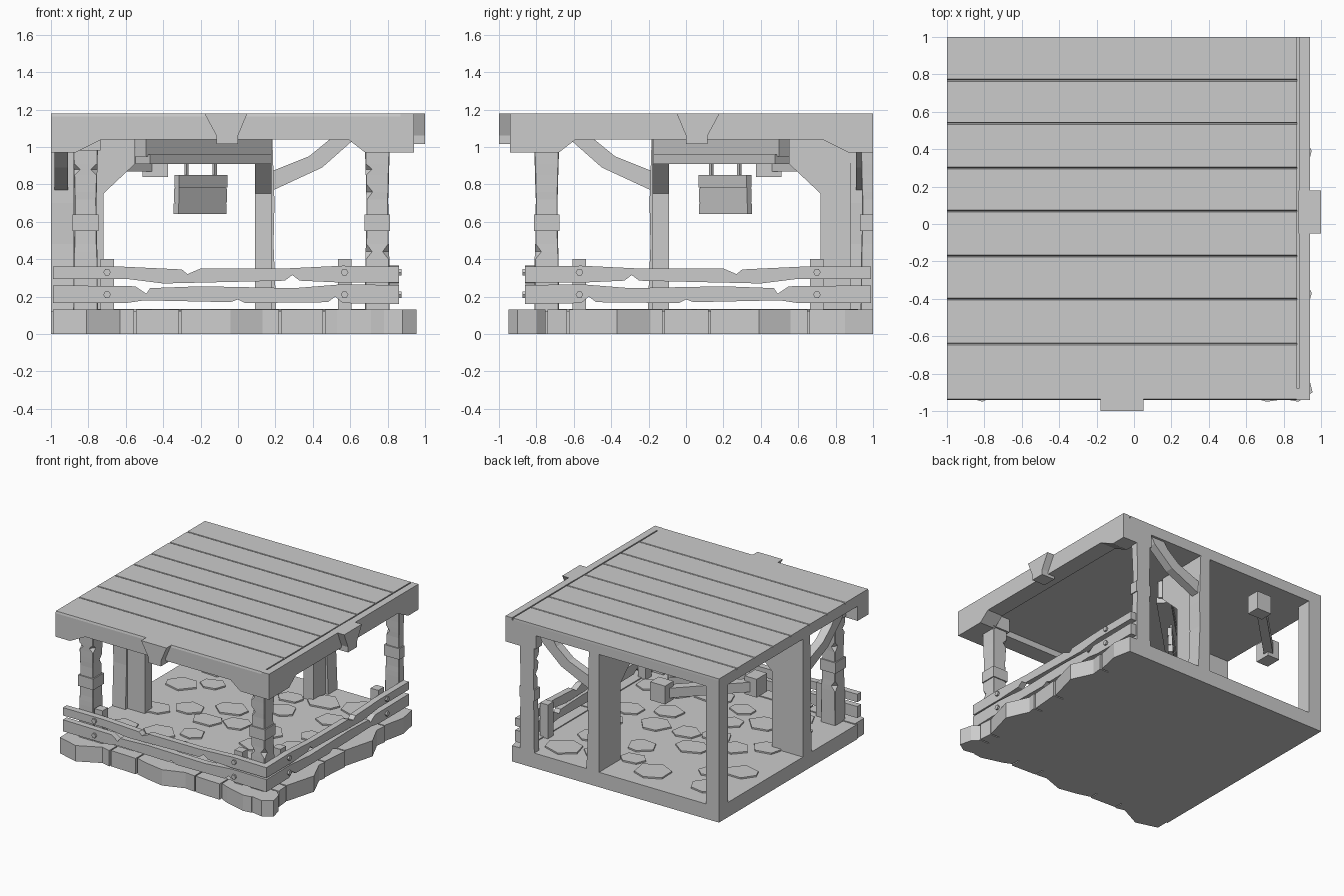
import bpy, bmesh, math, random
from mathutils import Vector

random.seed(4)
cube = bpy.data.objects.get("Cube")
if cube:
    bpy.data.objects.remove(cube, do_unlink=True)

grey = bpy.data.materials.new("plain_grey")
grey.use_nodes = True
TONE = (0.6, 0.6, 0.6, 1)
grey.diffuse_color = TONE
grey.node_tree.nodes["Principled BSDF"].inputs["Base Color"].default_value = TONE


def make(name, rings):
    """Skin a stack of equal rings of points, capped at both ends."""
    bm = bmesh.new()
    loops = [[bm.verts.new(p) for p in ring] for ring in rings]
    n = len(loops[0])
    for a, b in zip(loops, loops[1:]):
        for i in range(n):
            j = (i + 1) % n
            bm.faces.new((a[i], a[j], b[j], b[i]))
    bm.faces.new(loops[0])
    bm.faces.new(loops[-1])
    bmesh.ops.recalc_face_normals(bm, faces=bm.faces)
    mesh = bpy.data.meshes.new(name)
    bm.to_mesh(mesh)
    bm.free()
    mesh.materials.append(grey)
    obj = bpy.data.objects.new(name, mesh)
    bpy.context.collection.objects.link(obj)


def prism(name, pts, plane, lo, hi, twin=False):
    """Extrude an outline; a twin is its copy mirrored over the plan diagonal."""
    place = {"xz": lambda a, b, d: (a, d, b),
             "yz": lambda a, b, d: (d, a, b),
             "xy": lambda a, b, d: (a, b, d)}[plane]
    rings = [[place(a, b, d) for a, b in pts] for d in (lo, hi)]
    make(name, rings)
    if twin:
        make(name + "_twin", [[(-y, -x, z) for x, y, z in r] for r in rings])


def box(name, x, y, z, twin=False):
    pts = [(x[0], y[0]), (x[1], y[0]), (x[1], y[1]), (x[0], y[1])]
    prism(name, pts, "xy", z[0], z[1], twin)


def diagonal_box(name, centre, length, depth, z, out=0.0):
    """Box running along the plan diagonal, pushed outwards by out."""
    along, across = Vector((1, 1)).normalized(), Vector((1, -1)).normalized()
    c = Vector(centre) + across * out
    pts = [c + along * s * length / 2 + across * t * depth / 2
           for s, t in ((-1, -1), (1, -1), (1, 1), (-1, 1))]
    prism(name, [tuple(p) for p in pts], "xy", z[0], z[1])


# Floor slab with rough edge stones on the two outer sides: (along, outwards)
box("floor_slab", (-1, 0.8), (-0.8, 1), (0, 0.122))
front_stones = [[(-0.99, 0.9), (-0.81, 0.95), (-0.63, 0.86), (-0.555, 0.88)],
                [(-0.545, 0.87), (-0.315, 0.88)],
                [(-0.305, 0.87), (-0.2, 0.9), (-0.04, 0.93), (0.13, 0.87), (0.22, 0.88)],
                [(0.23, 0.88), (0.455, 0.89)],
                [(0.465, 0.87), (0.53, 0.9), (0.71, 0.95), (0.78, 0.94)]]
side_stones = [[(-0.74, 0.89), (-0.635, 0.88)],
               [(-0.625, 0.88), (-0.37, 0.95), (-0.19, 0.87), (-0.125, 0.88)],
               [(-0.115, 0.87), (0.12, 0.89)],
               [(0.13, 0.88), (0.39, 0.95), (0.56, 0.87), (0.65, 0.88)],
               [(0.66, 0.87), (0.85, 0.91), (1, 0.88)]]
for i, s in enumerate(front_stones):
    pts = [(s[0][0], -0.78)] + [(a, -d) for a, d in s] + [(s[-1][0], -0.78)]
    prism(f"front_stone_{i}", pts, "xy", 0, 0.13)
for i, s in enumerate(side_stones):
    pts = [(0.78, s[0][0])] + [(d, a) for a, d in s] + [(0.78, s[-1][0])]
    prism(f"side_stone_{i}", pts, "xy", 0, 0.13)
prism("corner_stone", [(0.77, -0.75), (0.77, -0.93), (0.88, -0.95), (0.955, -0.9),
                       (0.93, -0.8), (0.88, -0.75)], "xy", 0, 0.13)

# Scattered flagstones
placed = []
for _ in range(1500):
    r = random.uniform(0.1, 0.165)
    c = Vector((random.uniform(-0.85, 0.65), random.uniform(-0.65, 0.85)))
    if len(placed) < 26 and all((c - p).length > (r + q) * 0.95 for p, q in placed):
        placed.append((c, r))
        turn = random.random()
        pts = []
        for k in range(6):
            t = turn + k * math.tau / 6 + random.uniform(-0.2, 0.2)
            pts.append((c.x + r * math.cos(t), c.y + 0.85 * r * math.sin(t)))
        prism(f"flagstone_{len(placed)}", pts, "xy", 0.115, 0.134)


# Worn posts: square sections with a few chipped corners, cut off at the open back
def section(x, y, z, half, chips):
    ring = []
    for (sx, sy), c in zip(((1, 1), (-1, 1), (-1, -1), (1, -1)), chips):
        ends = [(half, half - c), (half - c, half)]
        if sx * sy < 0:
            ends.reverse()
        ring += [(x + sx * u, min(y + sy * v, 1), z) for u, v in ends]
    return ring


def worn_post(name, x, y):
    rings = []
    for z, half in ((0.12, 0.066), (0.4, 0.064), (0.44, 0.063), (0.48, 0.061), (0.72, 0.058),
                    (0.76, 0.06), (0.8, 0.061), (0.85, 0.062), (0.88, 0.063), (0.91, 0.064),
                    (0.99, 0.066)):
        chipped = z in (0.44, 0.76, 0.88)
        chips = [random.choice((0.004, 0.004, 0.035)) if chipped else 0.004 for _ in range(4)]
        rings.append(section(x, y, z, half, chips))
    make(name, rings)
    for part, half, z in (("band", 0.069, (0.55, 0.64)), ("cap", 0.08, (0.98, 1.1))):
        box(f"{name}_{part}", (x - half, x + half), (y - half, min(y + half, 1)), z)


worn_post("corner_post", 0.745, -0.745)
worn_post("front_post", -0.815, -0.745)
worn_post("back_half_post", 0.745, 1)
box("back_corner_post", (-1, -0.88), (0.88, 1), (0.12, 1.1))

# Railings with chipped boards, short posts and hexagonal bolts
prism("upper_rail", [(-0.99, 0.36), (-0.62, 0.36), (-0.3, 0.345), (-0.27, 0.32), (-0.2, 0.35),
                     (0.25, 0.35), (0.56, 0.365), (0.86, 0.36), (0.86, 0.275), (0.55, 0.275),
                     (0.33, 0.285), (0.29, 0.315), (0.25, 0.285), (-0.4, 0.27), (-0.6, 0.295),
                     (-0.99, 0.295)], "xz", -0.86, -0.81, True)
prism("lower_rail", [(-0.99, 0.26), (-0.55, 0.255), (-0.49, 0.215), (-0.47, 0.245), (-0.2, 0.255),
                     (0.3, 0.245), (0.55, 0.265), (0.86, 0.262), (0.86, 0.16), (0.56, 0.165),
                     (0.52, 0.2), (0.48, 0.17), (0.04, 0.165), (0.0, 0.185), (-0.04, 0.17),
                     (-0.5, 0.18), (-0.6, 0.165), (-0.99, 0.165)], "xz", -0.86, -0.81, True)
for i, x in enumerate((-0.7, 0.57)):
    box(f"rail_post_{i}", (x - 0.036, x + 0.036), (-0.81, -0.74), (0.12, 0.4), True)
    for z in (0.21, 0.33):
        hexagon = [(x + 0.02 * math.cos(k * math.pi / 3), z + 0.02 * math.sin(k * math.pi / 3))
                   for k in range(6)]
        prism(f"rail_bolt_{i}", hexagon, "xz", -0.875, -0.85, True)

# Roof: bevelled planks over a thin deck, outer beams with dropped ends, wedge blocks
box("roof_deck", (-1, 0.93), (-0.93, 1), (1.09, 1.16))
seams = [-0.94, -0.64, -0.4, -0.17, 0.07, 0.3, 0.54, 0.77, 1.0]
for i, (a, b) in enumerate(zip(seams, seams[1:])):
    bevel = 0.007 if b < 1 else 0.001
    prism(f"roof_plank_{i}", [(a, 1.1), (b, 1.1), (b, 1.163), (b - bevel, 1.18),
                              (a + 0.004, 1.18), (a, 1.163)], "yz", -1, 0.872)
box("roof_rim", (0.882, 0.94), (-0.94, 1), (1.1, 1.18))
box("roof_rim_corner", (0.87, 0.94), (-0.94, -0.88), (1.1, 1.18))
prism("roof_beam", [(-1, 1.16), (0.94, 1.16), (0.94, 0.97), (0.68, 0.97), (0.59, 1.04),
                    (-0.73, 1.04), (-0.87, 0.97), (-1, 0.97)], "xz", -0.94, -0.8, True)
prism("wedge_block", [(-0.18, 1.18), (-0.115, 1.06), (-0.115, 1.016), (0, 1.016),
                      (0, 1.06), (0.05, 1.18)], "xz", -1, -0.88, True)

# Booth walls: short bracketed panels, thin bent posts and curved braces
prism("booth_panel", [(1, 0.12), (0.72, 0.12), (0.72, 0.75), (0.55, 0.91),
                      (0.55, 1.1), (1, 1.1)], "yz", 0.09, 0.18, True)
prism("bent_post", [(0.15, 0.12), (0.205, 0.12), (0.19, 0.48), (0.195, 0.7), (0.182, 1.1),
                    (0.15, 1.1)], "xz", 0.88, 1, True)
prism("curved_brace", [(0.18, 0.765), (0.45, 0.89), (0.62, 1.04), (0.65, 1.1), (0.53, 1.1),
                       (0.49, 1.04), (0.38, 0.95), (0.18, 0.87)], "xz", 0.91, 0.98, True)

# Diagonal lintel across the booth front and the small beam behind it
MID = (-0.185, 0.19)
diagonal_box("booth_lintel", MID, 0.95, 0.08, (0.95, 1.1))
diagonal_box("lintel_trim", MID, 0.92, 0.11, (0.91, 0.96))
box("beam_block", (-0.51, -0.375), (0.89, 1), (0.84, 0.99), True)
diagonal_box("back_beam", (-0.7, 0.7), 0.7, 0.07, (0.87, 0.95))

# Hanging board of three planks on two straps
for i, (low, high) in enumerate(((0.642, 0.698), (0.704, 0.777), (0.783, 0.85))):
    diagonal_box(f"sign_plank_{i}", (-0.2, 0.21), 0.365, 0.035, (low, high), 0.003 * (i - 1))
diagonal_box("sign_backing", (-0.2, 0.21), 0.355, 0.025, (0.65, 0.845))
for s in (-0.075, 0.075):
    diagonal_box("sign_strap", (-0.2 + s, 0.21 + s), 0.018, 0.015, (0.84, 0.93))
